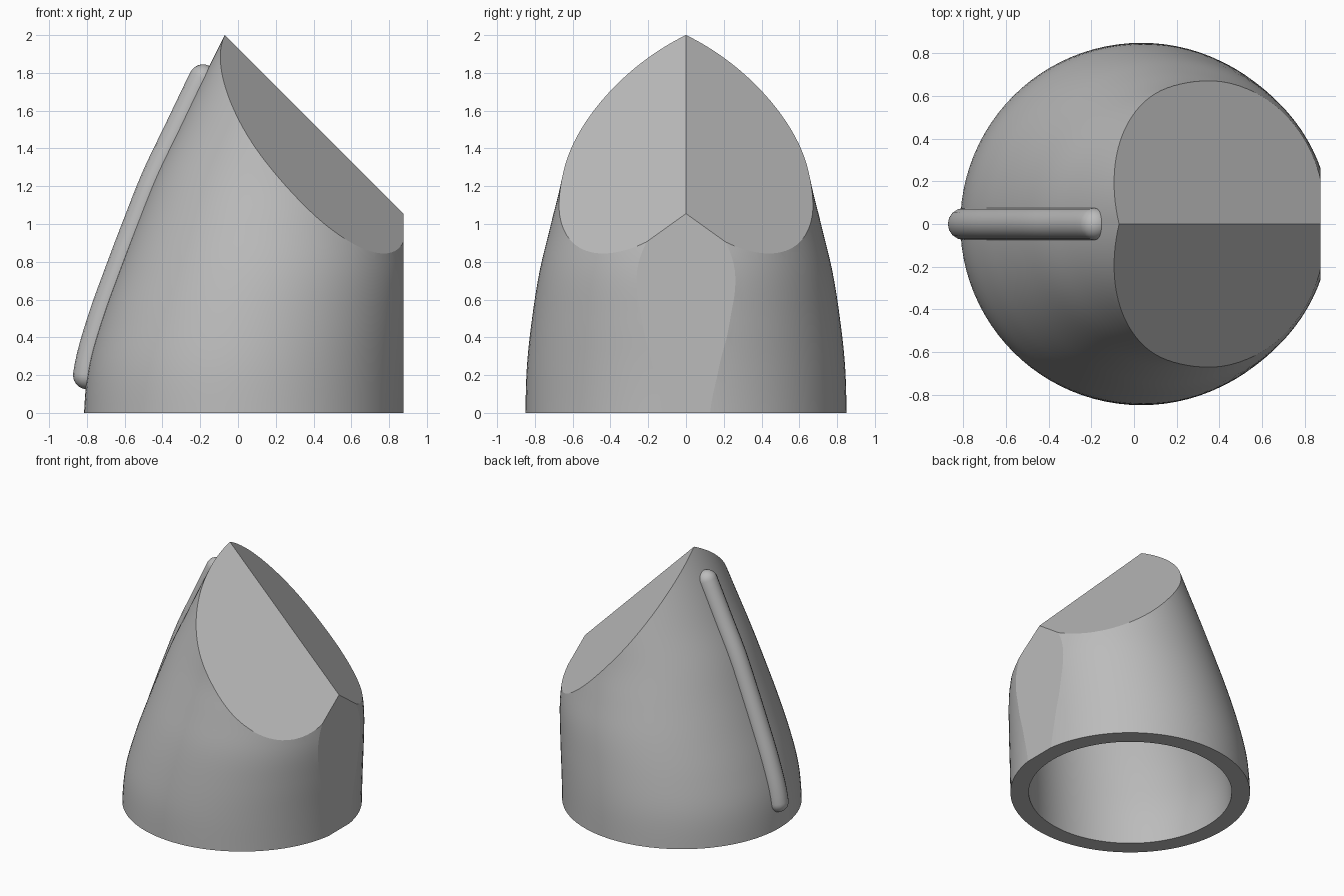
import bpy, bmesh, math
from mathutils import Vector

if "Cube" in bpy.data.objects:
    bpy.data.objects.remove(bpy.data.objects["Cube"])

grey = bpy.data.materials.new("plain grey")
grey.use_nodes = True
colour = (0.5, 0.5, 0.5, 1)
grey.diffuse_color = colour
grey.node_tree.nodes["Principled BSDF"].inputs["Base Color"].default_value = colour

# Profile stations, evenly spaced in height: leaning side and section radius
STEP = 0.25
LEAN = [-.815, -.79, -.72, -.63, -.535, -.435, -.315, -.195, -.07, .055]
RADIUS = [.85, .842, .815, .775, .715, .655, .62, .585, .55, .52]
SIDES = 96
WALL = 0.13


def smooth_value(table, z):
    """Catmull-Rom interpolation through the stations."""
    i = min(int(z / STEP), len(table) - 2)
    t = z / STEP - i
    p1, p2 = table[i], table[i + 1]
    p0 = table[i - 1] if i else p1
    p3 = table[i + 2] if i + 2 < len(table) else 2 * p2 - p1
    m1, m2 = (p2 - p0) / 2, (p3 - p1) / 2
    a = 2 * p1 - 2 * p2 + m1 + m2
    b = 3 * p2 - 3 * p1 - 2 * m1 - m2
    return ((a * t + b) * t + m1) * t + p1


def leaning_shell(bm, inset):
    """Loft of round sections, trimmed by two roof planes and a side plane."""
    rings = []
    for k in range(45):
        z = k * STEP / 5
        r = smooth_value(RADIUS, z)
        cx = smooth_value(LEAN, z) + r
        r -= inset
        rings.append([bm.verts.new((cx + r * math.cos(a), r * math.sin(a), z))
                      for a in (math.tau * j / SIDES for j in range(SIDES))])
    for low, high in zip(rings, rings[1:]):
        for j in range(SIDES):
            n = (j + 1) % SIDES
            bm.faces.new((low[j], low[n], high[n], high[j])).smooth = True

    ridge = Vector((0, 0, 1.93))
    planes = [(Vector((1, side * .716, 1)).normalized(), ridge) for side in (1, -1)]
    planes.append((Vector((1, 0, 0)), Vector((.875, 0, 0))))
    for normal, point in planes:
        if inset and point.z == 0:
            continue
        cut = bmesh.ops.bisect_plane(
            bm, geom=bm.verts[:] + bm.edges[:] + bm.faces[:], dist=1e-6,
            plane_co=point - normal * inset, plane_no=normal, clear_outer=True)
        edges = [e for e in cut["geom_cut"] if isinstance(e, bmesh.types.BMEdge)]
        # Close the trimmed opening; the bottom rim stays open
        rim = [e for e in edges if e.is_boundary]
        ends = [v for v in {v for e in rim for v in e.verts}
                if sum(e in rim for e in v.link_edges) == 1]
        if len(ends) == 2:
            rim.append(bm.edges.new(ends))
        for f in bmesh.ops.contextual_create(bm, geom=rim)["faces"]:
            f.smooth = False
            for e in f.edges:
                e.smooth = False
    bmesh.ops.recalc_face_normals(bm, faces=bm.faces[:])


def add_object(name, mesh):
    mesh.materials.clear()
    mesh.materials.append(grey)
    obj = bpy.data.objects.new(name, mesh)
    bpy.context.collection.objects.link(obj)
    return obj


# Hollow body: outer shell, inner cavity and a flat bottom rim
bm = bmesh.new()
leaning_shell(bm, 0)
inner = bmesh.new()
leaning_shell(inner, WALL)
bmesh.ops.reverse_faces(inner, faces=inner.faces[:])
scratch = bpy.data.meshes.new("cavity")
inner.to_mesh(scratch)
inner.free()
bm.from_mesh(scratch)
bpy.data.meshes.remove(scratch)
rim = [e for e in bm.edges if e.is_boundary]
for f in bmesh.ops.bridge_loops(bm, edges=rim)["faces"]:
    f.smooth = False
for e in rim:
    e.smooth = False
bmesh.ops.recalc_face_normals(bm, faces=bm.faces[:])
body_mesh = bpy.data.meshes.new("body")
bm.to_mesh(body_mesh)
bm.free()
add_object("body", body_mesh)

# Rounded rib running up the leaning side
RIB = 0.075
path = []
for k in range(33):
    z = .2 + (1.77 - .2) * k / 32
    path.append(Vector((smooth_value(LEAN, z), 0, z)))
start = (path[0] - path[1]).normalized()
finish = (path[-1] - path[-2]).normalized()
angles = [math.pi / 2 * k / 8 for k in range(1, 9)]
points = [(path[0] + start * RIB * math.sin(a), math.cos(a)) for a in reversed(angles)]
points += [(p, 1) for p in path]
points += [(path[-1] + finish * RIB * math.sin(a), math.cos(a)) for a in angles]

curve = bpy.data.curves.new("rib_path", "CURVE")
curve.dimensions = "3D"
curve.bevel_depth = RIB
curve.bevel_resolution = 6
spline = curve.splines.new("POLY")
spline.points.add(len(points) - 1)
for target, (p, r) in zip(spline.points, points):
    target.co = (*p, 1)
    target.radius = max(r, 0.001)
helper = bpy.data.objects.new("rib_path", curve)
bpy.context.collection.objects.link(helper)
bpy.context.view_layer.update()
depsgraph = bpy.context.evaluated_depsgraph_get()
rib_mesh = bpy.data.meshes.new_from_object(helper.evaluated_get(depsgraph))
bpy.data.objects.remove(helper)
rib_mesh.shade_smooth()
add_object("side_rib", rib_mesh)
